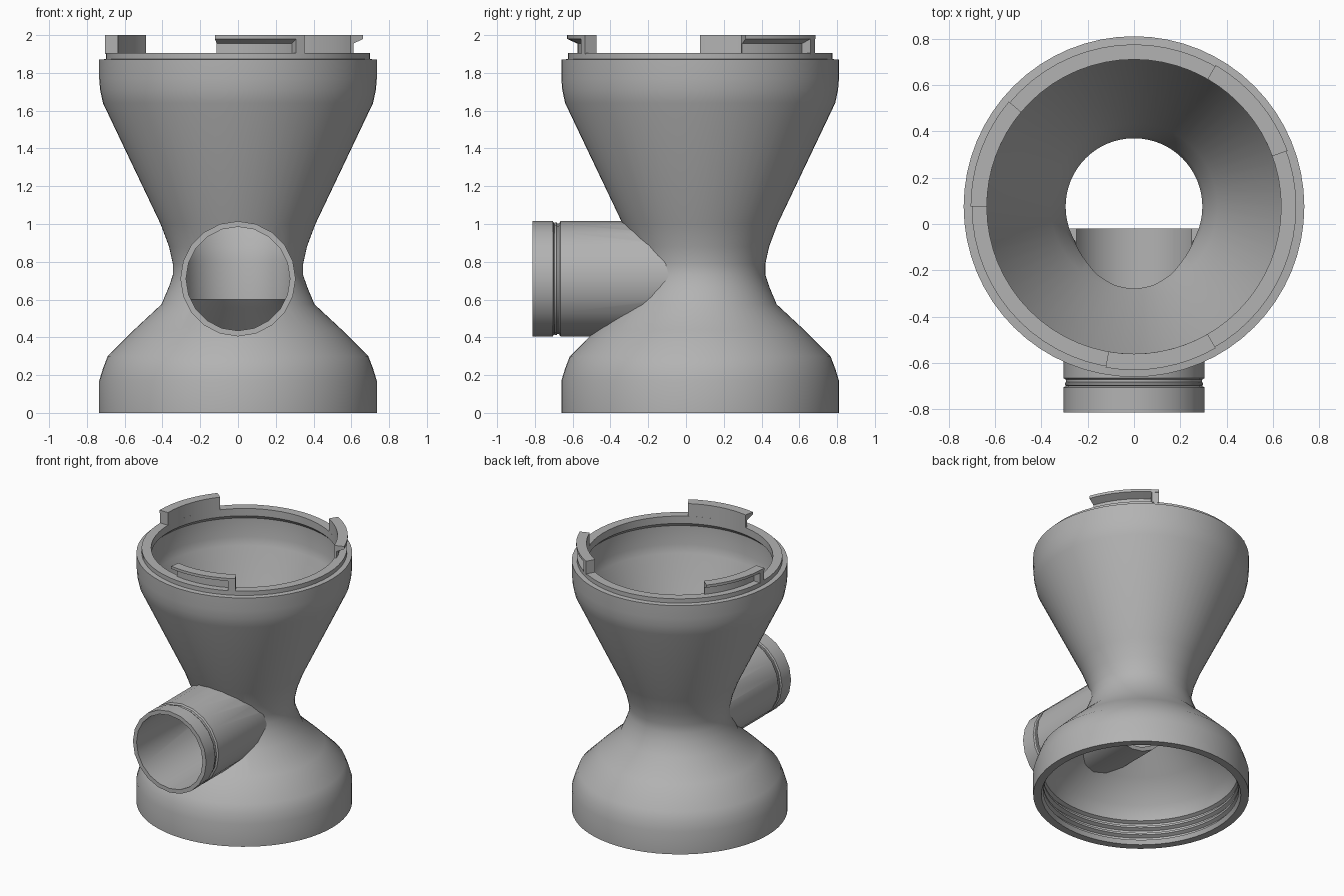
import bpy, bmesh, math
from mathutils import Matrix, Vector

cube = bpy.data.objects.get("Cube")
if cube:
    bpy.data.objects.remove(cube, do_unlink=True)

AXIS_Y = 0.075      # vertical axis of the body
PIPE_Z = 0.71       # height of the side pipe

grey = bpy.data.materials.new("plain grey")
grey.use_nodes = True
colour = (0.45, 0.45, 0.45, 1)
grey.diffuse_color = colour
grey.node_tree.nodes["Principled BSDF"].inputs["Base Color"].default_value = colour


def make_object(name, bm, matrix):
    bmesh.ops.recalc_face_normals(bm, faces=bm.faces)
    bm.transform(matrix)
    mesh = bpy.data.meshes.new(name)
    bm.to_mesh(mesh)
    bm.free()
    mesh.materials.append(grey)
    obj = bpy.data.objects.new(name, mesh)
    bpy.context.collection.objects.link(obj)
    return obj


def lathe(name, profile, sides, matrix, start=0, end=360):
    """Sweep a closed (radius, height) outline around z, capping partial sweeps."""
    bm = bmesh.new()
    full = end - start == 360
    rings = []
    for i in range(sides if full else sides + 1):
        a = math.radians(start + (end - start) * i / sides)
        rings.append([bm.verts.new((r * math.cos(a), r * math.sin(a), z))
                      for r, z in profile])
    n = len(profile)
    for i in range(sides):
        a, b = rings[i], rings[(i + 1) % len(rings)]
        for j in range(n):
            k = (j + 1) % n
            bm.faces.new((a[j], b[j], b[k], a[k]))
    if not full:
        bm.faces.new(rings[0])
        bm.faces.new(rings[-1])
    return make_object(name, bm, matrix)


def solid(name, profile, sides, matrix):
    """Closed solid of revolution with flat ends."""
    bm = bmesh.new()
    rings = [[bm.verts.new((r * math.cos(math.tau * i / sides),
                            r * math.sin(math.tau * i / sides), z))
              for i in range(sides)] for r, z in profile]
    for a, b in zip(rings, rings[1:]):
        for i in range(sides):
            k = (i + 1) % sides
            bm.faces.new((a[i], a[k], b[k], b[i]))
    bm.faces.new(rings[0])
    bm.faces.new(rings[-1])
    return make_object(name, bm, matrix)


def cut(obj, cutter):
    cutter.hide_render = True
    mod = obj.modifiers.new("cut", 'BOOLEAN')
    mod.operation = 'DIFFERENCE'
    mod.solver = 'EXACT'
    mod.object = cutter
    bpy.context.view_layer.objects.active = obj
    bpy.ops.object.modifier_apply(modifier=mod.name)
    bpy.data.objects.remove(cutter, do_unlink=True)


upright = Matrix.Translation((0, AXIS_Y, 0))
# pipe profiles run along -y
along = Matrix.Translation((0, 0, PIPE_Z)) @ Matrix.Rotation(math.pi / 2, 4, 'X')

# Hourglass body: outside going up, inside coming down
outside = [(0.735, 0), (0.735, 0.17), (0.715, 0.235), (0.69, 0.3), (0.55, 0.44),
           (0.405, 0.575), (0.365, 0.67), (0.345, 0.73), (0.345, 0.79),
           (0.365, 0.88), (0.41, 1.0), (0.715, 1.64), (0.73, 1.71),
           (0.735, 1.77), (0.735, 1.87), (0.7, 1.873), (0.7, 1.905)]
upper_cavity = [(0.635, 1.905), (0.635, 1.85), (0.665, 1.82), (0.665, 1.68),
                (0.65, 1.62), (0.36, 1.0), (0.31, 0.88), (0.295, 0.8),
                (0.295, 0.6)]
lower_cavity = [(0.34, 0.555), (0.49, 0.42), (0.63, 0.28), (0.66, 0.2)]
# stepped thread grooves inside the bottom rim
threads = []
for i in range(3):
    z = 0.18 - 0.055 * i
    threads += [(0.665, z), (0.69, z - 0.012), (0.69, z - 0.028), (0.665, z - 0.04)]
threads.append((0.68, 0))
body = lathe("hourglass_body", outside + upper_cavity + lower_cavity + threads, 64, upright)

# Side pipe with a ring groove near its mouth
pipe_profile = [(0.305, 0.02), (0.305, 0.665), (0.293, 0.672), (0.293, 0.682),
                (0.298, 0.685), (0.298, 0.695), (0.293, 0.698), (0.305, 0.705),
                (0.305, 0.813), (0.275, 0.813), (0.275, 0.02)]
pipe = lathe("side_pipe", pipe_profile, 20, along)

# Open the body wall into the pipe, and trim the pipe inside the funnel and neck
cut(body, solid("bore_cutter", [(0.276, 0.02), (0.276, 1.0)], 20, along))
trim = [(r + 0.008, z) for r, z in upper_cavity[4:]]
cut(pipe, solid("funnel_cutter", trim, 64, upright))

# Three locking tabs: thin wall, outward lip, and a solid stop at one end
tab_profile = [(0.635, 1.9), (0.65, 1.9), (0.65, 1.955), (0.705, 1.98),
               (0.705, 2.0), (0.635, 2.0)]
stop_profile = [(0.635, 1.9), (0.703, 1.9), (0.703, 1.999), (0.635, 1.999)]
parts = [body, pipe]
for i, start in enumerate((20, 140, 260), 1):
    parts.append(lathe(f"locking_tab_{i}", tab_profile, 8, upright, start, start + 40))
    parts.append(lathe(f"tab_stop_{i}", stop_profile, 1, upright, start + 36, start + 40))

# Smooth shading with crisp edges
bpy.ops.object.select_all(action='DESELECT')
for obj in parts:
    obj.select_set(True)
bpy.context.view_layer.objects.active = body
bpy.ops.object.shade_smooth_by_angle(angle=math.radians(30))
